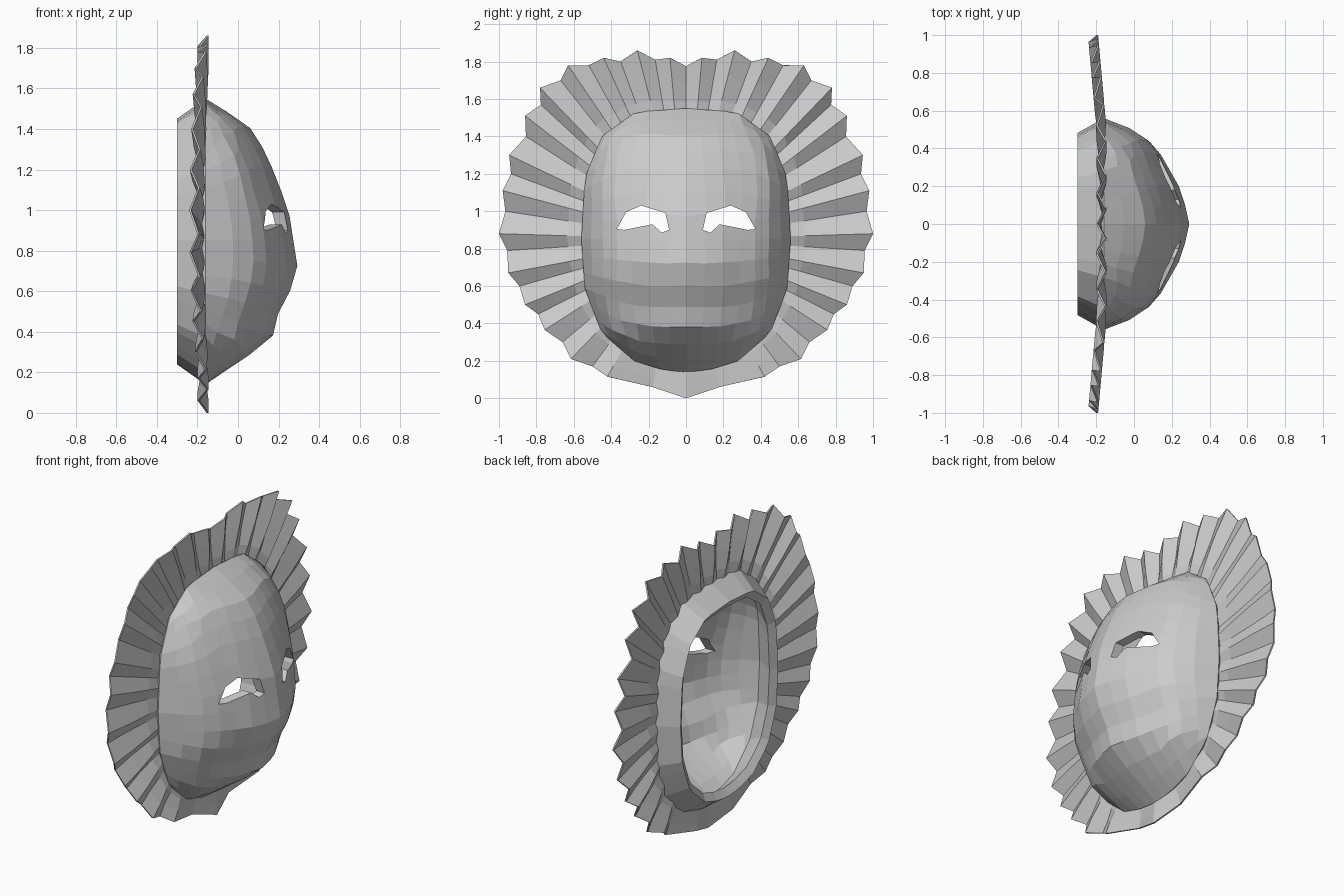
import bpy, bmesh
from math import sin, cos, atan2, hypot, pi
from mathutils.geometry import intersect_line_line_2d
from mathutils import Vector

if "Cube" in bpy.data.objects:
    bpy.data.objects.remove(bpy.data.objects["Cube"])

CZ = 0.85
# right half of the face outline (y, z), top to bottom
HALF = [(0, 1.55), (.27, 1.53), (.45, 1.40), (.54, 1.18), (.56, .85), (.54, .58),
        (.45, .35), (.28, .20), (.12, .15), (0, .14)]
OUTLINE = HALF + [(-y, z) for y, z in HALF[-2:0:-1]]
# right half of the ruffled outer edge (y, z), top to bottom
RUFFLE = [(0, 1.775), (.085, 1.82), (.165, 1.81), (.26, 1.86), (.35, 1.80), (.44, 1.82),
          (.52, 1.78), (.63, 1.78), (.67, 1.70), (.78, 1.66), (.775, 1.57), (.86, 1.51),
          (.855, 1.40), (.945, 1.30), (.935, 1.20), (.98, 1.11), (.965, 1.0), (1.0, .88),
          (.955, .79), (.95, .67), (.89, .60), (.86, .50), (.79, .45), (.755, .365),
          (.66, .30), (.615, .21), (.50, .17), (.42, .115), (.18, .06), (0, 0)]
# centre profile of the face (z, x) and sideways fall-off
PROFILE = [(.14, -.16), (.25, 0), (.34, .14), (.37, .17), (.5, .2), (.68, .3), (.9, .265),
           (1.0, .25), (1.28, .14), (1.42, .05), (1.55, -.16)]
FALL = [(0, 1), (.18, .95), (.36, .88), (.68, .66), (.85, .47), (.93, .25), (1, 0)]
WIDTH = [(z, y) for y, z in reversed(HALF)]


def lerp_table(t, x):
    x = min(max(x, t[0][0]), t[-1][0])
    for (a, fa), (b, fb) in zip(t, t[1:]):
        if x <= b:
            return fa + (fb - fa) * (x - a) / (b - a)
    return t[-1][1]


def on_outline(dy, dz):
    """Point where a ray from the face centre meets the outline."""
    c = Vector((0, CZ))
    d = Vector((dy, dz)).normalized() * 3
    pts = [Vector(p) for p in OUTLINE]
    for a, b in zip(pts, pts[1:] + pts[:1]):
        e = (b - a) * 1e-4
        hit = intersect_line_line_2d(c, c + d, a - e, b + e)
        if hit:
            return hit
    return c


def depth(y, z):
    w = max(lerp_table(WIDTH, z), .001)
    return -.16 + (lerp_table(PROFILE, z) + .16) * lerp_table(FALL, abs(y) / w)


def finish(name, bm):
    bmesh.ops.recalc_face_normals(bm, faces=bm.faces)
    me = bpy.data.meshes.new(name)
    bm.to_mesh(me)
    bm.free()
    ob = bpy.data.objects.new(name, me)
    bpy.context.collection.objects.link(ob)
    return ob


# mask shell: square grid rounded onto the outline
N = 14
bm = bmesh.new()
steps = [sin(1.1 * (2 * i / N - 1)) / sin(1.1) for i in range(N + 1)]
grid = []
for v in steps:
    row = []
    for u in steps:
        a, b = u * (1 - v * v / 2) ** .5, v * (1 - u * u / 2) ** .5
        r = min(hypot(a, b), 1)
        if r < 1e-6:
            y, z = 0, CZ
        else:
            p = on_outline(.56 * a, .70 * b)
            y, z = p.x * r, CZ + (p.y - CZ) * r
        x = -.16 if r > .9999 else depth(y, z)
        row.append(bm.verts.new((x, y, z)))
    grid.append(row)
for j in range(N):
    for i in range(N):
        bm.faces.new((grid[j][i], grid[j][i + 1], grid[j + 1][i + 1], grid[j + 1][i]))
# back rim tapering inward
edges = [e for e in bm.edges if e.is_boundary]
new = bmesh.ops.extrude_edge_only(bm, edges=edges)["geom"]
for v in new:
    if isinstance(v, bmesh.types.BMVert):
        v.co = (-.30, v.co.y * .86, .845 + (v.co.z - .845) * .86)
bmesh.ops.recalc_face_normals(bm, faces=bm.faces)
if sum(f.normal.x * f.calc_area() for f in bm.faces) < 0:
    bmesh.ops.reverse_faces(bm, faces=bm.faces)
me = bpy.data.meshes.new("mask_shell")
bm.to_mesh(me)
bm.free()
mask = bpy.data.objects.new("mask_shell", me)
bpy.context.collection.objects.link(mask)
sol = mask.modifiers.new("thickness", 'SOLIDIFY')
sol.thickness = .055
sol.offset = -1

# eye openings
EYE = [(.09, .90), (.11, .99), (.24, 1.03), (.32, .995), (.37, .905), (.33, .90),
       (.18, .93), (.13, .885)]
for side, s in (("left", -1), ("right", 1)):
    bm = bmesh.new()
    f = bm.faces.new([bm.verts.new((-.02, s * y, z)) for y, z in EYE])
    ext = bmesh.ops.extrude_face_region(bm, geom=[f])["geom"]
    bmesh.ops.translate(bm, vec=(.5, 0, 0),
                        verts=[g for g in ext if isinstance(g, bmesh.types.BMVert)])
    cutter = finish("eye_cutter_" + side, bm)
    cutter.hide_render = True
    cutter.hide_viewport = True
    cutter.display_type = 'WIRE'
    m = mask.modifiers.new("eye_" + side, 'BOOLEAN')
    m.operation = 'DIFFERENCE'
    m.solver = 'EXACT'
    m.object = cutter

# pleated frill around the face
loop = RUFFLE + [(-y, z) for y, z in RUFFLE[-2:0:-1]]
bm = bmesh.new()
rings = []
for k in (0, .2, .6, 1):
    ring = []
    for i, (y, z) in enumerate(loop):
        p = on_outline(y, z - CZ)
        iy, iz = p.x * .98, CZ + (p.y - CZ) * .98
        yy, zz = iy + (y - iy) * k, iz + (z - iz) * k
        wave = (.022 if i % 2 else -.022) * min(1, .3 + k * 1.5)
        x = -.172 - .045 * max(0, abs(yy) - .5) / .5 + wave
        ring.append(bm.verts.new((x, yy, zz)))
    rings.append(ring)
n = len(loop)
for a, b in zip(rings, rings[1:]):
    for i in range(n):
        j = (i + 1) % n
        bm.faces.new((a[i], a[j], b[j], b[i]))
frill = finish("frill", bm)
sol = frill.modifiers.new("thickness", 'SOLIDIFY')
sol.thickness = .01
sol.offset = 0
